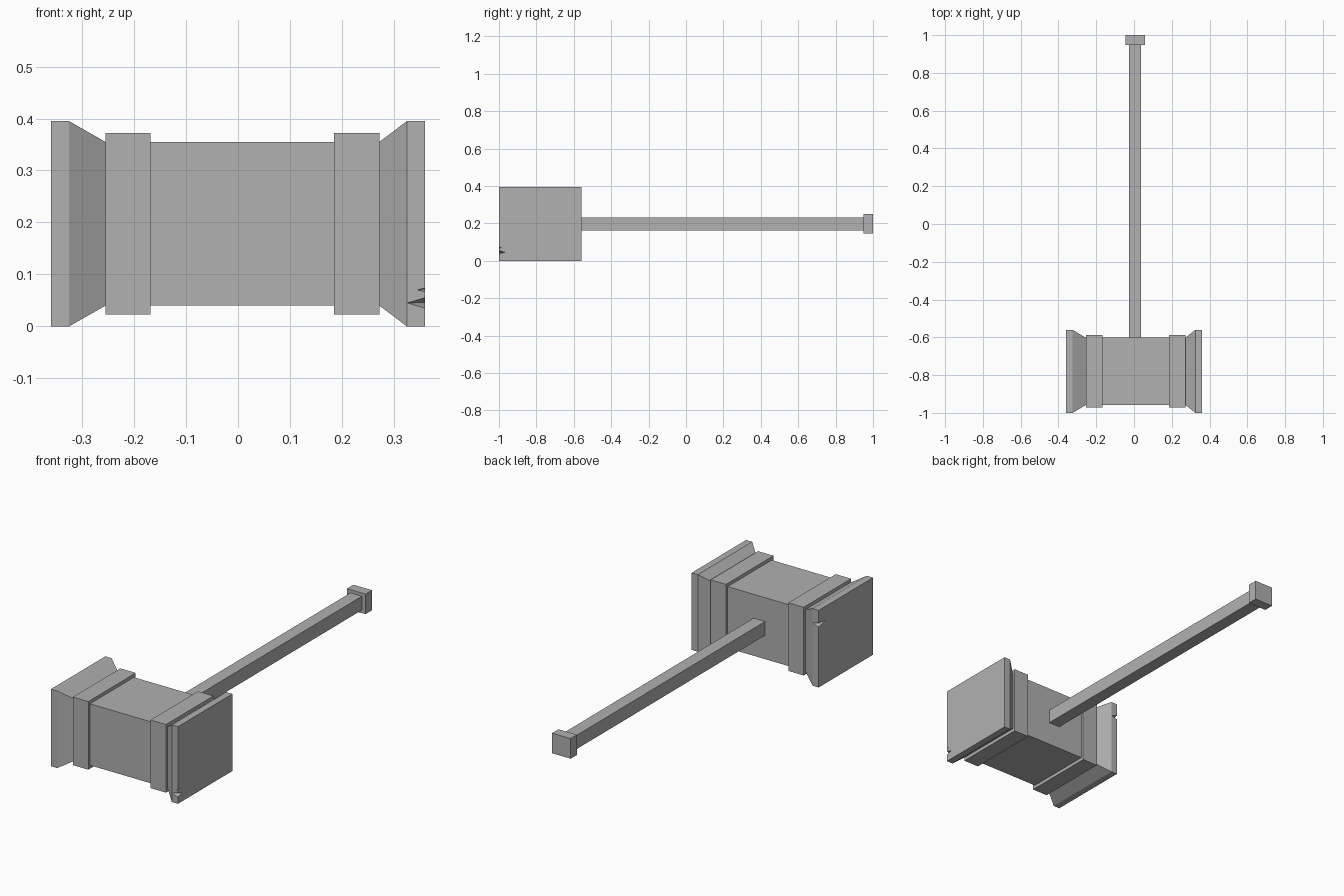
import bpy, bmesh
from mathutils import Vector

if "Cube" in bpy.data.objects:
    bpy.data.objects.remove(bpy.data.objects["Cube"])

HEAD_Y, HEAD_Z = -0.78, 0.1975

# Dark grey metal
grey = bpy.data.materials.new("dark_grey")
grey.diffuse_color = (0.44, 0.44, 0.44, 1)
grey.use_nodes = True
grey.node_tree.nodes["Principled BSDF"].inputs["Base Color"].default_value = grey.diffuse_color


def make_object(name, bm):
    bmesh.ops.recalc_face_normals(bm, faces=bm.faces)
    mesh = bpy.data.meshes.new(name)
    bm.to_mesh(mesh)
    bm.free()
    mesh.materials.append(grey)
    obj = bpy.data.objects.new(name, mesh)
    bpy.context.collection.objects.link(obj)
    return obj


def box(name, lo, hi):
    bm = bmesh.new()
    bmesh.ops.create_cube(bm, size=1)
    for v in bm.verts:
        v.co = [(lo[i] + hi[i]) / 2 + v.co[i] * (hi[i] - lo[i]) for i in range(3)]
    return make_object(name, bm)


def square_loft(name, stations):
    """Rectangular rings (x, half depth, half height) joined along x."""
    bm = bmesh.new()
    rings = [[bm.verts.new((x, HEAD_Y + sy * hy, HEAD_Z + sz * hz))
              for sy, sz in ((-1, -1), (1, -1), (1, 1), (-1, 1))]
             for x, hy, hz in stations]
    for a, b in zip(rings, rings[1:]):
        for i in range(4):
            j = (i + 1) % 4
            bm.faces.new((a[i], a[j], b[j], b[i]))
    bm.faces.new(rings[0])
    bm.faces.new(rings[-1])
    return make_object(name, bm)


def chip(target, name, corner, along_x, along_y, height, skew=0.0):
    """Cut a small wedge out of a vertical edge of the head."""
    e = Vector(corner)
    p1 = e + Vector((along_x, 0, 0))
    p2 = e + Vector((0, along_y, skew))
    out = e * 2 - (p1 + p2) / 2
    h = Vector((0, 0, height))
    bm = bmesh.new()
    for co in (p1, p2, out + h, out - h):
        bm.verts.new(co)
    bmesh.ops.convex_hull(bm, input=bm.verts)
    cutter = make_object(name, bm)
    cutter.hide_render = True
    cutter.hide_set(True)
    mod = target.modifiers.new(name, 'BOOLEAN')
    mod.operation = 'DIFFERENCE'
    mod.solver = 'EXACT'
    mod.object = cutter


# Hammer head: striking plates, flares, raised bands and core
plate, core, band = (0.22, 0.1975), (0.178, 0.1575), (0.192, 0.1745)
head = square_loft("hammer_head", [
    (-0.36, *plate), (-0.325, *plate), (-0.255, *core),
    (-0.255, *band), (-0.168, *band), (-0.168, *core),
    (0.185, *core), (0.185, *band), (0.272, *band),
    (0.272, *core), (0.325, *plate), (0.36, *plate)])

# Battle chips in the plate edges
chip(head, "chip_front_large", (0.36, -1.0, 0.045), -0.0345, 0.032, 0.02, 0.001)
chip(head, "chip_front_small", (0.36, -1.0, 0.07), -0.016, 0.018, 0.007, 0.002)
chip(head, "chip_back", (-0.36, -0.56, 0.32), 0.034, -0.06, 0.02, 0.004)

# Handle and end cap
box("handle", (-0.027, -0.62, 0.162), (0.038, 0.96, 0.233))
box("handle_cap", (-0.046, 0.948, 0.147), (0.059, 1.0, 0.25))
